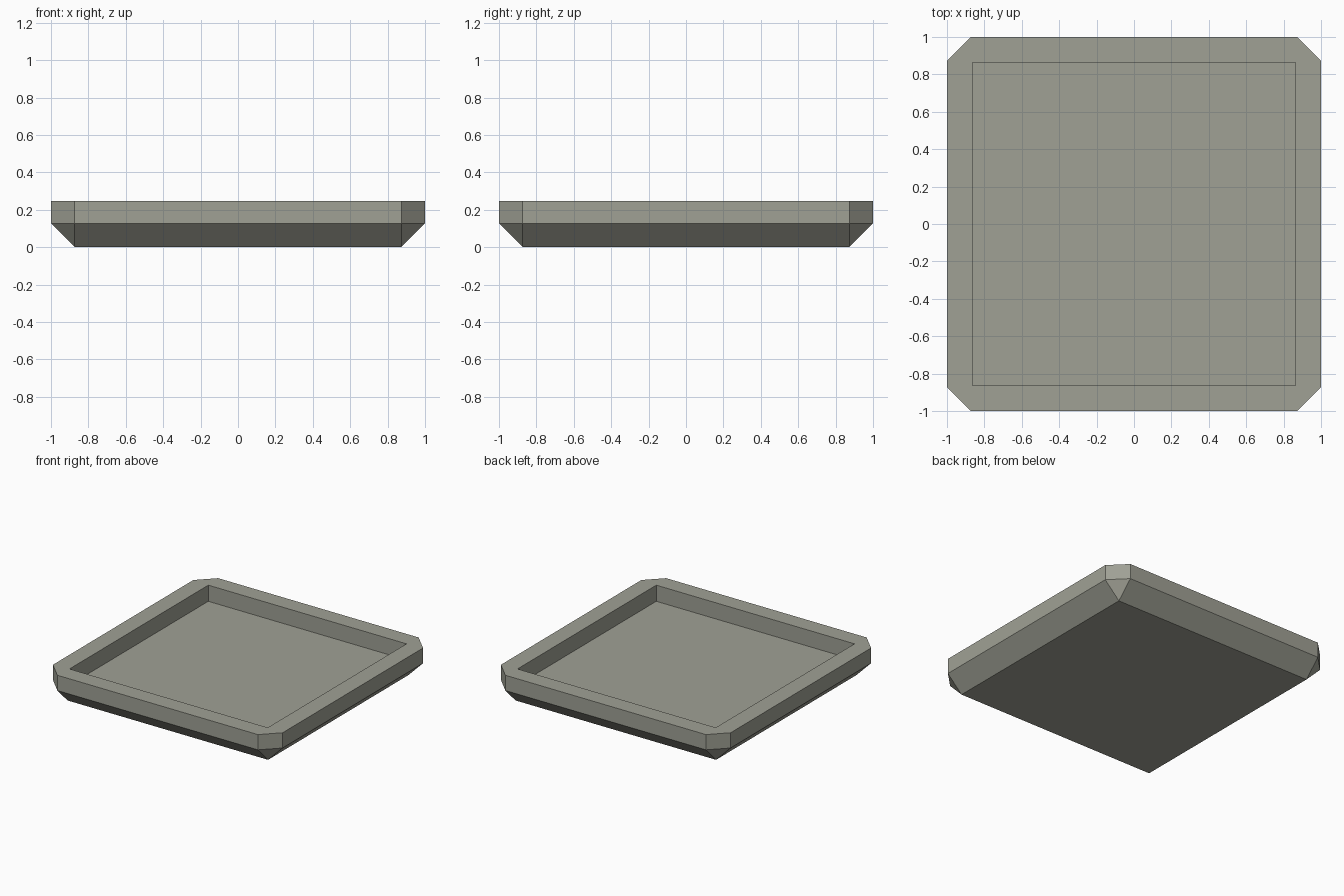
import bpy, bmesh
from mathutils import Vector

if "Cube" in bpy.data.objects:
    bpy.data.objects.remove(bpy.data.objects["Cube"])

HEIGHT = 0.247
CHAMFER = 0.127
INNER = 0.863
FLOOR = 0.12


def box(name, half, z0, z1, chamfer=0.0):
    bm = bmesh.new()
    bmesh.ops.create_cube(bm, size=2)
    bmesh.ops.scale(bm, vec=Vector((half, half, (z1 - z0) / 2)), verts=bm.verts)
    bmesh.ops.translate(bm, vec=Vector((0, 0, (z0 + z1) / 2)), verts=bm.verts)
    if chamfer:
        # every edge except the four around the top
        edges = [e for e in bm.edges if min(v.co.z for v in e.verts) < z0 + 1e-5]
        bmesh.ops.bevel(bm, geom=edges, offset=chamfer, offset_type='OFFSET',
                        segments=1, affect='EDGES', clamp_overlap=False)
    bmesh.ops.recalc_face_normals(bm, faces=bm.faces)
    mesh = bpy.data.meshes.new(name)
    bm.to_mesh(mesh)
    bm.free()
    obj = bpy.data.objects.new(name, mesh)
    bpy.context.collection.objects.link(obj)
    return obj


# Dark olive grey
olive = bpy.data.materials.new("olive_grey")
olive.diffuse_color = (0.35, 0.355, 0.30, 1)
olive.use_nodes = True
olive.node_tree.nodes["Principled BSDF"].inputs["Base Color"].default_value = olive.diffuse_color

# Chamfered tray body
tray = box("tray", 1.0, 0.0, HEIGHT, CHAMFER)
tray.data.materials.append(olive)

# Square recess with vertical walls
cutter = box("recess_cutter", INNER, FLOOR, HEIGHT + 0.2)
cutter.data.materials.append(olive)
cutter.hide_render = True
mod = tray.modifiers.new("recess", 'BOOLEAN')
mod.operation = 'DIFFERENCE'
mod.solver = 'EXACT'
mod.object = cutter
bpy.context.view_layer.objects.active = tray
bpy.ops.object.modifier_apply(modifier=mod.name)
bpy.data.objects.remove(cutter)
